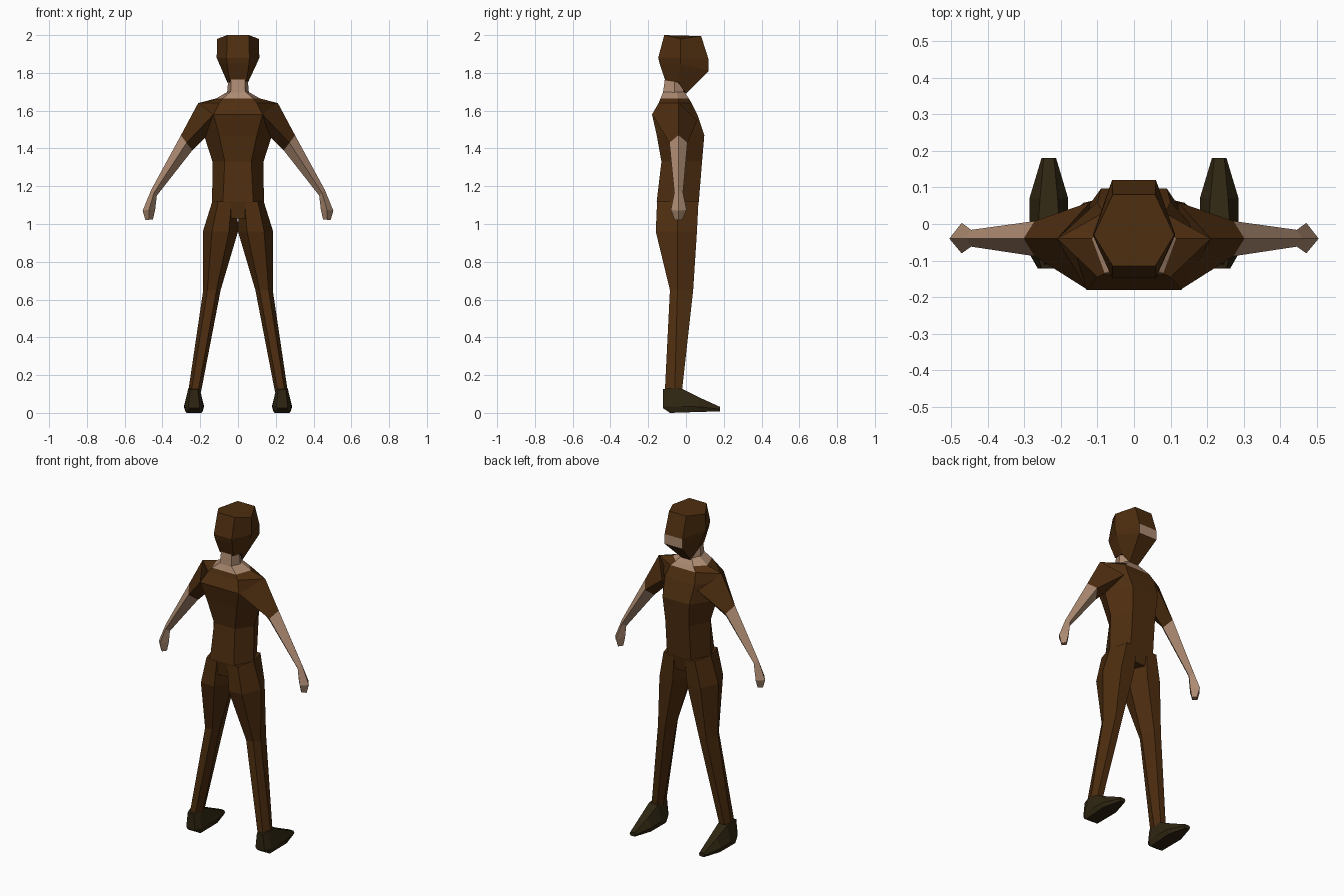
import bpy
import bmesh

default_cube = bpy.data.objects.get("Cube")
if default_cube:
    bpy.data.objects.remove(default_cube, do_unlink=True)


def make_material(name, rgb):
    material = bpy.data.materials.new(name)
    material.use_nodes = True
    colour = (*rgb, 1.0)
    material.diffuse_color = colour
    material.node_tree.nodes["Principled BSDF"].inputs["Base Color"].default_value = colour
    return material


CLOTH, SKIN, SHOE = range(3)
MATERIALS = [
    make_material("brown cloth", (0.076, 0.027, 0.005)),
    make_material("skin", (0.42, 0.26, 0.17)),
    make_material("dark shoe leather", (0.028, 0.019, 0.006)),
]


def loft(name, rings, paint, mirrored=False):
    """Skin a closed tube through rings; paint(band, centre) picks a colour."""
    mesh = bpy.data.meshes.new(name)
    bm = bmesh.new()
    loops = [[bm.verts.new(point) for point in ring] for ring in rings]
    count = len(loops[0])

    def add_face(verts, band):
        face = bm.faces.new(verts)
        face.material_index = paint(band, face.calc_center_median())

    for band, (lower, upper) in enumerate(zip(loops, loops[1:])):
        for i in range(count):
            j = (i + 1) % count
            add_face((lower[i], lower[j], upper[j], upper[i]), band)
    add_face(loops[0][::-1], 0)
    add_face(loops[-1], len(loops) - 2)
    bmesh.ops.recalc_face_normals(bm, faces=bm.faces)
    bm.to_mesh(mesh)
    bm.free()
    for material in MATERIALS:
        mesh.materials.append(material)
    obj = bpy.data.objects.new(name, mesh)
    bpy.context.collection.objects.link(obj)
    if mirrored:
        obj.modifiers.new("Mirror", "MIRROR").use_mirror_merge = False
    return obj


def body_ring(z, side, face, back, y_face, y_side, y_back, cx=0, z_face=None, z_back=None):
    """Six-sided section: half widths at the sides, the face side and the back."""
    z_face = z if z_face is None else z_face
    z_back = z if z_back is None else z_back
    return [
        (cx + side, y_side, z), (cx + face, y_face, z_face),
        (cx - face, y_face, z_face), (cx - side, y_side, z),
        (cx - back, y_back, z_back), (cx + back, y_back, z_back),
    ]


def arm_ring(top, bottom, y_face, y_back):
    """Diamond section between an upper and a lower (x, z) point."""
    x, z = ((a + b) / 2 for a, b in zip(top, bottom))
    y = -0.04
    return [(top[0], y, top[1]), (x, y_face, z), (bottom[0], y, bottom[1]), (x, y_back, z)]


def foot_ring(y, sole, side, top, z_sole, z_side, z_top):
    """Six-sided section across the shoe."""
    cx = 0.233
    return [
        (cx + sole, y, z_sole), (cx + side, y, z_side), (cx + top, y, z_top),
        (cx - top, y, z_top), (cx - side, y, z_side), (cx - sole, y, z_sole),
    ]


# Torso, with a bare neckline on the chest side
torso_rings = [
    body_ring(1.03, 0.15, 0.08, 0.07, 0.05, -0.045, -0.14),
    body_ring(1.12, 0.137, 0.08, 0.08, 0.068, -0.045, -0.155),
    body_ring(1.33, 0.135, 0.08, 0.07, 0.085, -0.04, -0.13),
    body_ring(1.47, 0.18, 0.09, 0.1, 0.097, -0.04, -0.155),
    body_ring(1.58, 0.19, 0.1, 0.13, 0.06, -0.04, -0.18),
    body_ring(1.64, 0.21, 0.085, 0.1, 0.03, -0.04, -0.145),
    body_ring(1.665, 0.115, 0.06, 0.08, 0.015, -0.04, -0.135),
    body_ring(1.70, 0.055, 0.03, 0.04, -0.01, -0.05, -0.12),
]
loft("torso", torso_rings,
     lambda band, c: SKIN if band == 6 or (band == 5 and c.y > 0) else CLOTH)

# Neck
neck_rings = [
    body_ring(1.67, 0.06, 0.035, 0.04, -0.005, -0.06, -0.125),
    body_ring(1.78, 0.05, 0.03, 0.035, -0.03, -0.06, -0.11),
]
loft("neck", neck_rings, lambda band, c: SKIN)

# Hooded head with an uncovered strip at the eyes
head_rings = [
    body_ring(1.75, 0.053, 0.03, 0.045, 0.0, -0.04, -0.11, z_face=1.69, z_back=1.76),
    body_ring(1.85, 0.1, 0.06, 0.058, 0.12, -0.03, -0.14, z_face=1.81),
    body_ring(1.88, 0.113, 0.06, 0.06, 0.12, -0.03, -0.147, z_face=1.87),
    body_ring(1.98, 0.11, 0.058, 0.058, 0.08, -0.03, -0.115, z_face=1.995, z_back=2.0),
]
loft("hooded_head", head_rings,
     lambda band, c: SKIN if band == 1 and c.y > 0.1 else CLOTH)

# Arms: short sleeve, forearm and closed hand
shoulder = [(0.21, -0.04, 1.642), (0.12, 0.06, 1.55), (0.17, -0.04, 1.46), (0.13, -0.178, 1.58)]
arm_rings = [
    shoulder,
    arm_ring((0.302, 1.47), (0.242, 1.39), 0.008, -0.088),
    arm_ring((0.46, 1.18), (0.43, 1.15), -0.016, -0.062),
    arm_ring((0.505, 1.07), (0.438, 1.08), 0.003, -0.08),
    arm_ring((0.49, 1.02), (0.45, 1.025), -0.02, -0.06),
]
loft("arms", arm_rings, lambda band, c: CLOTH if band == 0 else SKIN, mirrored=True)

# Trouser legs
leg_rings = [
    body_ring(1.12, 0.066, 0.035, 0.035, 0.066, -0.045, -0.153, cx=0.07),
    body_ring(0.96, 0.093, 0.045, 0.045, 0.058, -0.045, -0.16, cx=0.093),
    body_ring(0.65, 0.046, 0.024, 0.024, 0.038, -0.045, -0.085, cx=0.138),
    body_ring(0.11, 0.034, 0.018, 0.018, -0.022, -0.06, -0.112, cx=0.23),
]
loft("legs", leg_rings, lambda band, c: CLOTH, mirrored=True)

# Shoes
shoe_rings = [
    foot_ring(-0.122, 0.022, 0.03, 0.02, 0.025, 0.035, 0.125),
    foot_ring(-0.085, 0.04, 0.051, 0.03, 0.0, 0.035, 0.132),
    foot_ring(-0.02, 0.042, 0.053, 0.03, 0.002, 0.035, 0.127),
    foot_ring(0.07, 0.045, 0.053, 0.024, 0.005, 0.032, 0.082),
    foot_ring(0.18, 0.014, 0.02, 0.014, 0.008, 0.02, 0.032),
]
loft("shoes", shoe_rings, lambda band, c: SHOE, mirrored=True)
